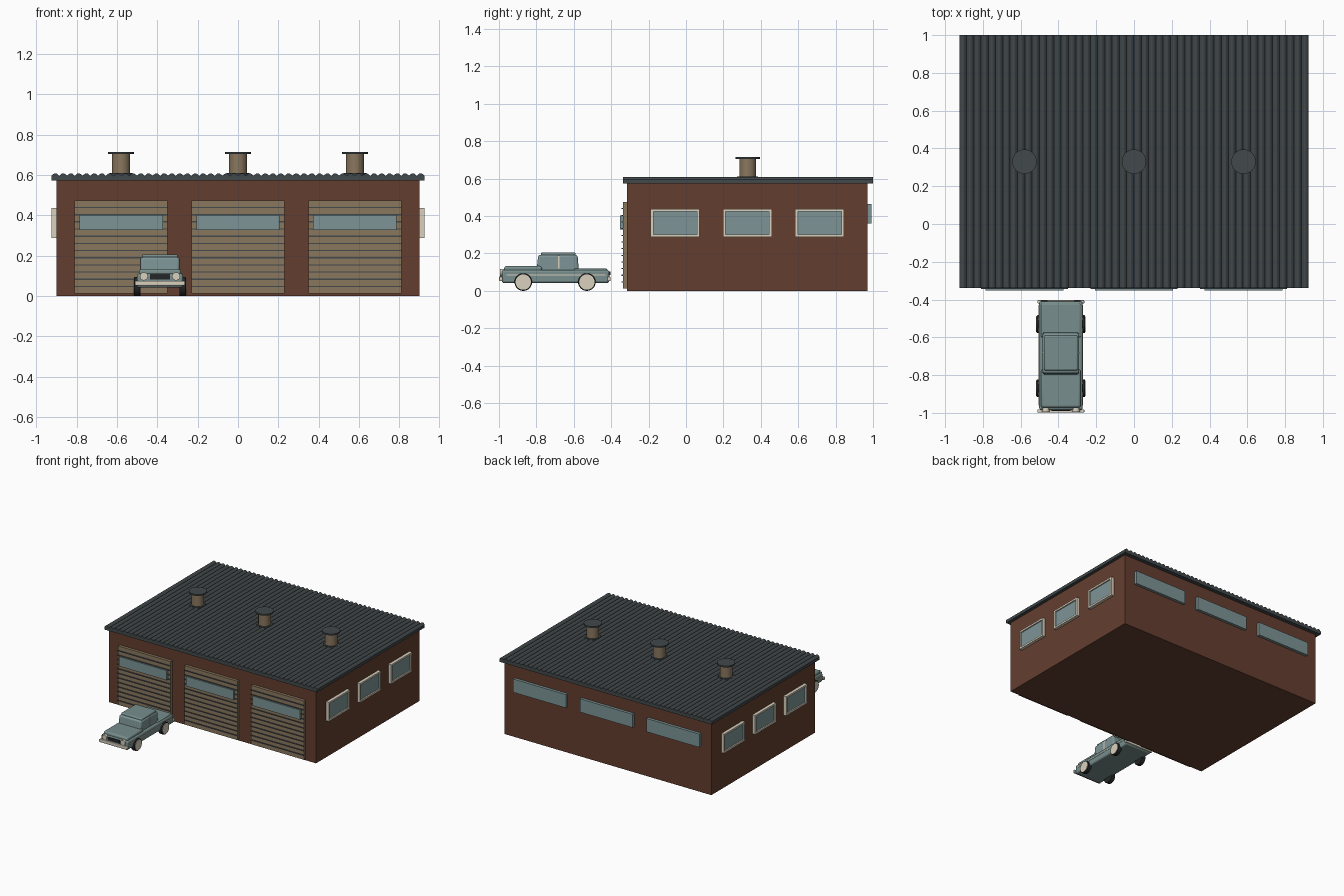
import bpy, bmesh, math
from mathutils import Matrix, Vector

if "Cube" in bpy.data.objects:
    bpy.data.objects.remove(bpy.data.objects["Cube"])


def material(name, rgb):
    m = bpy.data.materials.new(name)
    m.diffuse_color = (*rgb, 1)
    m.use_nodes = True
    m.node_tree.nodes["Principled BSDF"].inputs["Base Color"].default_value = m.diffuse_color
    return m


BRICK = material("brick red", (0.127, 0.048, 0.028))
TAN = material("tan", (0.254, 0.184, 0.114))
GLASS = material("blue grey glass", (0.205, 0.296, 0.301))
SLATE = material("dark slate", (0.054, 0.065, 0.069))
CREAM = material("cream", (0.70, 0.64, 0.52))
TEAL = material("grey teal paint", (0.184, 0.27, 0.262))
RUBBER = material("black rubber", (0.018, 0.019, 0.02))


def finish(name, bm, mat, bevel=0, smooth=False):
    me = bpy.data.meshes.new(name)
    bmesh.ops.recalc_face_normals(bm, faces=bm.faces)
    bm.to_mesh(me)
    bm.free()
    me.materials.append(mat)
    ob = bpy.data.objects.new(name, me)
    bpy.context.collection.objects.link(ob)
    if bevel:
        b = ob.modifiers.new("bevel", "BEVEL")
        b.width, b.segments = bevel, 3
    if bevel or smooth:
        bpy.context.view_layer.objects.active = ob
        ob.select_set(True)
        bpy.ops.object.shade_smooth_by_angle(angle=math.radians(35))
        ob.select_set(False)
    return ob


def box(name, x, y, z, mat, bevel=0):
    """Box from (min, max) ranges."""
    bm = bmesh.new()
    size = Vector((x[1] - x[0], y[1] - y[0], z[1] - z[0], 1))
    mid = Vector((sum(x) / 2, sum(y) / 2, sum(z) / 2))
    bmesh.ops.create_cube(bm, size=1, matrix=Matrix.Translation(mid) @ Matrix.Diagonal(size))
    return finish(name, bm, mat, bevel)


def cylinder(name, center, r, depth, mat, axis="Z", bevel=0):
    bm = bmesh.new()
    rot = {"Z": Matrix(), "X": Matrix.Rotation(math.pi / 2, 4, "Y"),
           "Y": Matrix.Rotation(math.pi / 2, 4, "X")}[axis]
    bmesh.ops.create_cone(bm, cap_ends=True, segments=32, radius1=r, radius2=r,
                          depth=depth, matrix=Matrix.Translation(center) @ rot)
    return finish(name, bm, mat, bevel, True)


def extrude_profile(name, pts, depth, mat, bevel=0):
    """Extrude a closed outline of 3D points along a vector."""
    bm = bmesh.new()
    f = bm.faces.new([bm.verts.new(p) for p in pts])
    g = bmesh.ops.extrude_face_region(bm, geom=[f])
    bmesh.ops.translate(bm, vec=depth, verts=[v for v in g["geom"] if isinstance(v, bmesh.types.BMVert)])
    return finish(name, bm, mat, bevel)


# Walls
box("walls", (-0.9, 0.9), (-0.315, 0.97), (0, 0.578), BRICK)

# Corrugated roof: slab underside plus a row of rounded ridges
ridges, steps, hw = 48, 6, 0.925
outline = [(hw, -0.338, 0.573), (-hw, -0.338, 0.573)]
for i in range(ridges * steps + 1):
    t = i / (ridges * steps)
    outline.append((-hw + 2 * hw * t, -0.338, 0.596 + 0.013 * abs(math.sin(math.pi * ridges * t))))
extrude_profile("corrugated_roof", outline, (0, 1.338, 0), SLATE)

for bay, cx in enumerate((-0.58, 0, 0.58), 1):
    # Garage door with dark ribs and a window strip
    box(f"garage_door_{bay}", (cx - 0.23, cx + 0.23), (-0.337, -0.31), (0.012, 0.475), TAN)
    for k in range(12):
        z = 0.012 + (k + 1) * 0.463 / 13
        box(f"door_rib_{bay}_{k + 1}", (cx - 0.23, cx + 0.23), (-0.344, -0.33),
            (z - 0.003, z + 0.003), SLATE)
    box(f"door_window_{bay}", (cx - 0.207, cx + 0.207), (-0.353, -0.33), (0.327, 0.403), GLASS)
    # Long rear window
    box(f"rear_window_{bay}", (cx - 0.23, cx + 0.23), (0.96, 0.992), (0.36, 0.465), GLASS)
    # Roof vent
    cylinder(f"vent_base_{bay}", (cx, 0.33, 0.605), 0.056, 0.012, SLATE)
    cylinder(f"vent_pipe_{bay}", (cx, 0.33, 0.65), 0.045, 0.11, TAN)
    cylinder(f"vent_cap_{bay}", (cx, 0.33, 0.710), 0.065, 0.011, SLATE)

# Framed side windows on both walls
for side, s in (("right", 1), ("left", -1)):
    for k, cy in enumerate((-0.058, 0.328, 0.715), 1):
        y0, y1, z0, z1, w = cy - 0.131, cy + 0.131, 0.287, 0.438, 0.014
        xr = sorted((s * 0.89, s * 0.924))
        for part, y, z in (("bottom", (y0, y1), (z0, z0 + w)), ("top", (y0, y1), (z1 - w, z1)),
                           ("front", (y0, y0 + w), (z0 + w, z1 - w)),
                           ("back", (y1 - w, y1), (z0 + w, z1 - w))):
            box(f"{side}_window_frame_{part}_{k}", xr, y, z, CREAM)
        box(f"{side}_window_glass_{k}", sorted((s * 0.89, s * 0.914)),
            (y0 + w, y1 - w), (z0 + w, z1 - w), GLASS)

# Car body
X = -0.387
box("car_body", (X - 0.115, X + 0.115), (-0.985, -0.41), (0.042, 0.112), TEAL, 0.012)
box("car_hood", (X - 0.105, X + 0.105), (-0.972, -0.77), (0.10, 0.133), TEAL, 0.012)
box("car_trunk", (X - 0.105, X + 0.105), (-0.60, -0.42), (0.09, 0.119), TEAL, 0.008)
cab = [(X - 0.097, y, z) for y, z in ((-0.80, 0.10), (-0.79, 0.193), (-0.58, 0.193), (-0.572, 0.10))]
extrude_profile("car_cabin", cab, (0.194, 0, 0), GLASS, 0.012)
box("car_roof", (X - 0.09, X + 0.09), (-0.775, -0.59), (0.185, 0.206), TEAL, 0.008)

# Car front and rear trim
box("car_grille", (X - 0.05, X + 0.05), (-0.989, -0.97), (0.082, 0.106), RUBBER)
for name, y in (("front", -0.99), ("rear", -0.412)):
    box(f"car_{name}_bumper", (X - 0.124, X + 0.124), (y - 0.009, y + 0.009), (0.052, 0.076), CREAM, 0.005)
for side, s in (("right", 1), ("left", -1)):
    cylinder(f"car_{side}_headlight", (X + s * 0.08, -0.984, 0.098), 0.02, 0.02, CREAM, "Y")
    box(f"car_{side}_tail_light", sorted((X + s * 0.07, X + s * 0.105)), (-0.42, -0.405), (0.084, 0.104), RUBBER)
    # Side strip and door pillar
    box(f"car_{side}_side_strip", sorted((X + s * 0.11, X + s * 0.1175)), (-0.96, -0.43), (0.083, 0.088), CREAM)
    box(f"car_{side}_pillar", sorted((X + s * 0.09, X + s * 0.0995)), (-0.685, -0.677), (0.12, 0.19), CREAM)
    # Wheels with pale hubcaps
    for end, y in (("front", -0.87), ("rear", -0.53)):
        cylinder(f"car_{end}_{side}_tyre", (X + s * 0.112, y, 0.047), 0.047, 0.032, RUBBER, "X", 0.004)
        cylinder(f"car_{end}_{side}_hubcap", (X + s * 0.127, y, 0.047), 0.041, 0.008, CREAM, "X")
